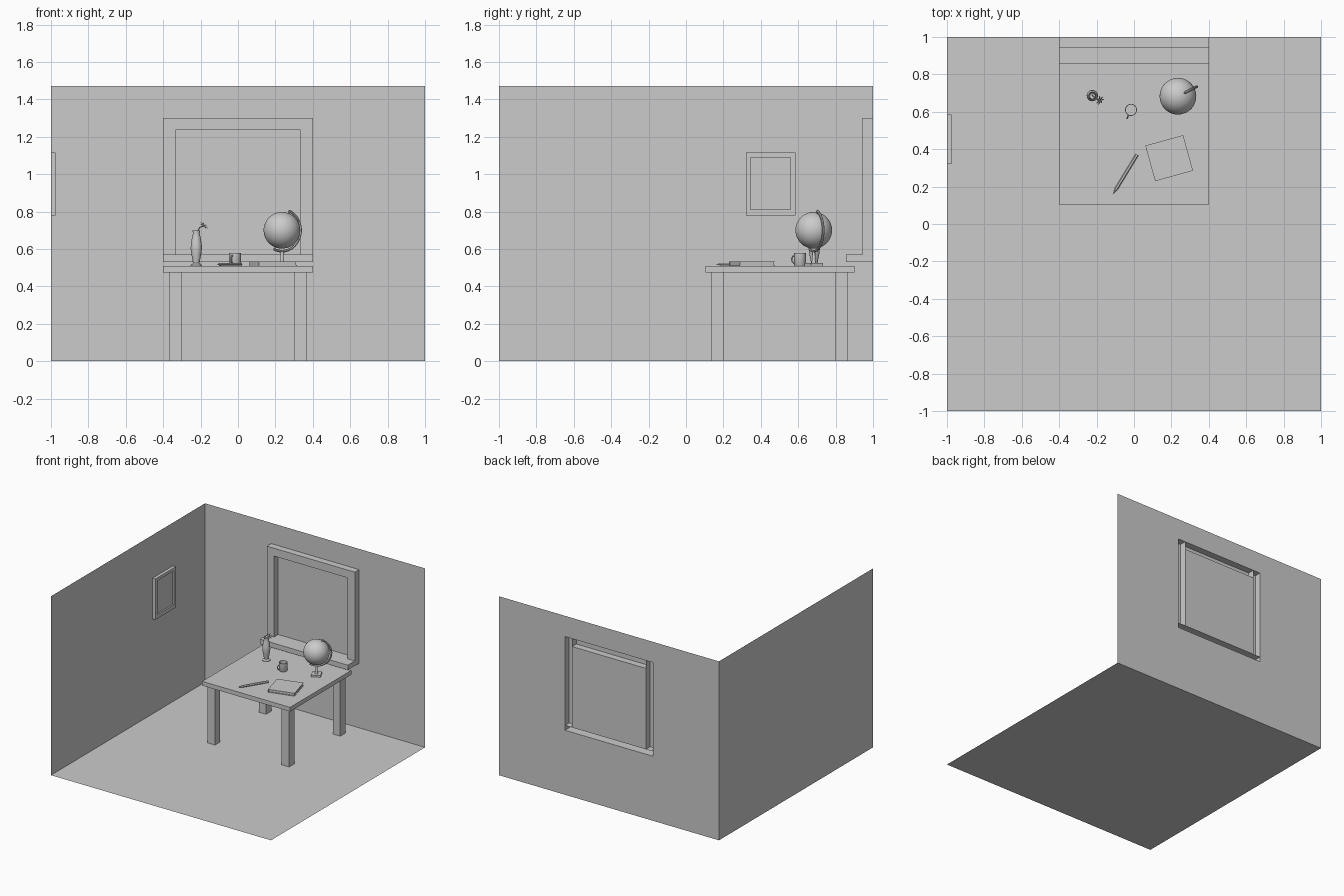
import bpy, bmesh, math
from mathutils import Matrix, Vector

if "Cube" in bpy.data.objects:
    bpy.data.objects.remove(bpy.data.objects["Cube"])

clay = bpy.data.materials.new("light_grey")
clay.diffuse_color = (0.6, 0.6, 0.6, 1)
clay.use_nodes = True
clay.node_tree.nodes["Principled BSDF"].inputs["Base Color"].default_value = clay.diffuse_color


def add_mesh(name, me, smooth=False, matrix=None):
    ob = bpy.data.objects.new(name, me)
    bpy.context.collection.objects.link(ob)
    me.materials.clear()
    me.materials.append(clay)
    if matrix is not None:
        ob.matrix_world = matrix
    if smooth:
        me.polygons.foreach_set("use_smooth", [True] * len(me.polygons))
        me.set_sharp_from_angle(angle=math.radians(35))
    return ob


def finish(name, bm, smooth=False, matrix=None):
    me = bpy.data.meshes.new(name)
    bm.to_mesh(me)
    bm.free()
    return add_mesh(name, me, smooth, matrix)


SIDES = {"x": (0, 4, 6, 2), "X": (1, 3, 7, 5), "y": (0, 1, 5, 4),
         "Y": (2, 6, 7, 3), "z": (0, 2, 3, 1), "Z": (4, 5, 7, 6)}


def box(bm, lo, hi, only="xXyYzZ"):
    """Box from corner to corner; lower case = low side, upper case = high side."""
    vs = [(hi[0] if i & 1 else lo[0], hi[1] if i & 2 else lo[1],
           hi[2] if i & 4 else lo[2]) for i in range(8)]
    for s in only:
        bm.faces.new([bm.verts.new(vs[i]) for i in SIDES[s]])
    bmesh.ops.remove_doubles(bm, verts=bm.verts, dist=1e-5)


def boxes(name, parts, matrix=None):
    bm = bmesh.new()
    for p in parts:
        part = bmesh.new()
        box(part, *p)
        me = bpy.data.meshes.new("part")
        part.to_mesh(me)
        part.free()
        bm.from_mesh(me)
        bpy.data.meshes.remove(me)
    return finish(name, bm, False, matrix)


def lathe(name, profile, n, matrix, smooth=True):
    bm = bmesh.new()
    rings = [[bm.verts.new((r * math.cos(2 * math.pi * i / n),
                            r * math.sin(2 * math.pi * i / n), z)) for i in range(n)]
             for r, z in profile]
    for a, b in zip(rings, rings[1:]):
        for i in range(n):
            j = (i + 1) % n
            bm.faces.new((a[i], a[j], b[j], b[i]))
    bmesh.ops.remove_doubles(bm, verts=bm.verts, dist=1e-5)
    bmesh.ops.recalc_face_normals(bm, faces=bm.faces)
    return finish(name, bm, smooth, matrix)


def tube(name, pts, r):
    cu = bpy.data.curves.new(name, "CURVE")
    cu.dimensions = "3D"
    cu.bevel_depth, cu.bevel_resolution, cu.use_fill_caps = r, 2, True
    sp = cu.splines.new("POLY")
    sp.points.add(len(pts) - 1)
    for p, co in zip(sp.points, pts):
        p.co = (*co, 1)
    tmp = bpy.data.objects.new(name + "_path", cu)
    bpy.context.collection.objects.link(tmp)
    me = bpy.data.meshes.new_from_object(tmp.evaluated_get(bpy.context.evaluated_depsgraph_get()))
    bpy.data.objects.remove(tmp)
    return add_mesh(name, me, True)


def at(x, y, z, turn=0):
    return Matrix.Translation((x, y, z)) @ Matrix.Rotation(math.radians(turn), 4, "Z")


# Room: thin floor and walls, back wall with an opening
H = 1.47
boxes("floor", [((-1, -1, 0), (1, 1, 0.1), "z")]).data.flip_normals()
boxes("left_wall", [((-1, -1, 0), (1, 1, H), "x")]).data.flip_normals()
boxes("back_wall", [((a, 0, b), (c, 1, d), "Y") for a, b, c, d in (
    (-1, 0, -0.4, H), (0.4, 0, 1, H), (-0.4, 0, 0.4, 0.53), (-0.4, 1.3, 0.4, H),
    (-0.335, 0.57, 0.335, 1.235))]).data.flip_normals()   # last one is the pane

# Window frame and sill, hollow and open at the back
boxes("window_frame", [
    ((-0.4, 0.945, 0.57), (-0.335, 1, 1.3), "xXyZ"),
    ((0.335, 0.945, 0.57), (0.4, 1, 1.3), "xXyZ"),
    ((-0.335, 0.945, 1.235), (0.335, 1, 1.3), "yzZ")])
boxes("window_sill", [((-0.4, 0.855, 0.53), (0.4, 1, 0.57), "xXyzZ")])

# Picture on the left wall
boxes("picture_frame", [((-1, a, b), (-0.975, c, d)) for a, b, c, d in (
    (0.32, 0.78, 0.345, 1.115), (0.56, 0.78, 0.585, 1.115),
    (0.345, 0.78, 0.56, 0.81), (0.345, 1.09, 0.56, 1.115))])
boxes("picture", [((-1, 0.345, 0.81), (-0.987, 0.56, 1.09), "X")])

# Lobed rug lying flat on the floor
bm = bmesh.new()
quarter = [(0.74, 0.4), (0.735, 0.3), (0.7, 0.2), (0.6, 0.145), (0.5, 0.08),
           (0.34, 0.035), (0.18, 0.07), (0.03, 0.14)]
half = quarter + [(-x, y) for x, y in reversed(quarter)]
outline = half + [(x, 0.8 - y) for x, y in reversed(half[1:-1])]
face = bm.faces.new([bm.verts.new((x, y, 0.0006)) for x, y in outline])
face.normal_update()
if face.normal.z < 0:
    face.normal_flip()
finish("rug", bm)

# Table
T = 0.51
boxes("table_top", [((-0.4, 0.105, 0.475), (0.4, 0.9, T))])
boxes("table_legs", [((x, y, 0), (x + 0.067, y + 0.067, 0.475))
                     for x in (-0.37, 0.303) for y in (0.135, 0.798)])

# Globe on a tilted arm
gc, R, arm = Vector((0.235, 0.683, 0.70)), 0.098, 0.112
side = Vector((math.cos(math.radians(27)), math.sin(math.radians(27)), 0))


def on_arm(deg, r):
    a = math.radians(deg)
    return gc + r * (math.cos(a) * side + math.sin(a) * Vector((0, 0, 1)))


tilt = Matrix.Rotation(math.radians(24), 4, Vector((0, 0, 1)).cross(side))
lathe("globe", [(R * math.sin(math.pi * i / 24), -R * math.cos(math.pi * i / 24))
                for i in range(25)], 48, Matrix.Translation(gc) @ tilt)
tube("globe_arm", [on_arm(68 - 184 * i / 32, arm) for i in range(33)], 0.007)
for label, deg in (("top", 66), ("bottom", -114)):
    tube("globe_pin_" + label, [on_arm(deg, 0.09), on_arm(deg, 0.118)], 0.004)
lathe("globe_stem", [(0, 0), (0.014, 0), (0.009, 0.02), (0.008, 0.065), (0, 0.065)], 16,
      at(gc.x, gc.y, T + 0.012))
boxes("globe_base", [((-0.036, -0.036, 0), (0.036, 0.036, 0.014))], at(gc.x, gc.y, T, 27))

# Vase with a flower
vx, vy = -0.223, 0.686
lathe("vase", [(0, 0), (0.03, 0), (0.03, 0.005), (0.017, 0.014), (0.02, 0.03), (0.026, 0.06),
               (0.03, 0.09), (0.029, 0.115), (0.023, 0.15), (0.018, 0.172), (0.02, 0.188),
               (0.017, 0.188), (0.015, 0.172), (0.024, 0.1), (0, 0.03)], 24, at(vx, vy, T))
head = Vector((-0.184, 0.662, 0.724))
tube("flower_stem", [(vx, vy, 0.56), (vx + 0.006, vy - 0.004, 0.69),
                     (vx + 0.018, vy - 0.011, 0.715), head], 0.003)
bm = bmesh.new()
for i in range(7):
    turn = Matrix.Rotation(2 * math.pi * i / 7, 4, "Z")
    pts = [(0, 0, 0), (0.014, -0.005, 0.004), (0.029, 0, 0.002), (0.014, 0.005, 0.004)]
    bm.faces.new([bm.verts.new(turn @ Vector(p)) for p in pts])
bmesh.ops.create_icosphere(bm, subdivisions=2, radius=0.005)
facing = Vector((0.6, -0.4, 0.7)).to_track_quat("Z", "Y").to_matrix().to_4x4()
finish("flower", bm, False, Matrix.Translation(head) @ facing)

# Mug
mx, my = -0.016, 0.61
lathe("mug", [(0, 0), (0.03, 0), (0.032, 0.003), (0.032, 0.068), (0.028, 0.068),
              (0.028, 0.006), (0, 0.006)], 32, at(mx, my, T))
d = Vector((-0.42, -0.9, 0)).normalized()
tube("mug_handle", [Vector((mx, my, T + 0.034)) + d * (0.029 + 0.02 * math.sin(a))
                    + Vector((0, 0, 0.021 * math.cos(a)))
                    for a in (math.pi * i / 12 for i in range(13))], 0.004)

# Notebook: two covers, spine and inset pages
w, h = 0.105, 0.0985
boxes("notebook_cover", [((-w, -h, 0), (w, h, 0.004)), ((-w, -h, 0.02), (w, h, 0.024)),
                         ((-w, -h, 0.004), (-w + 0.005, h, 0.02))], at(0.188, 0.352, T, 15.5))
boxes("notebook_pages", [((-w + 0.005, -h + 0.005, 0.004), (w - 0.005, h - 0.005, 0.02))],
      at(0.188, 0.352, T, 15.5))

# Six-sided pencil lying on the table, tip towards the front
tip, end = Vector((-0.112, 0.16, T + 0.008)), Vector((0.016, 0.37, T + 0.008))
along = (end - tip).to_track_quat("Z", "Y").to_matrix().to_4x4()
L = (end - tip).length
lathe("pencil", [(0, 0), (0.009, 0.035), (0.009, L), (0, L)], 6,
      Matrix.Translation(tip) @ along, False)
